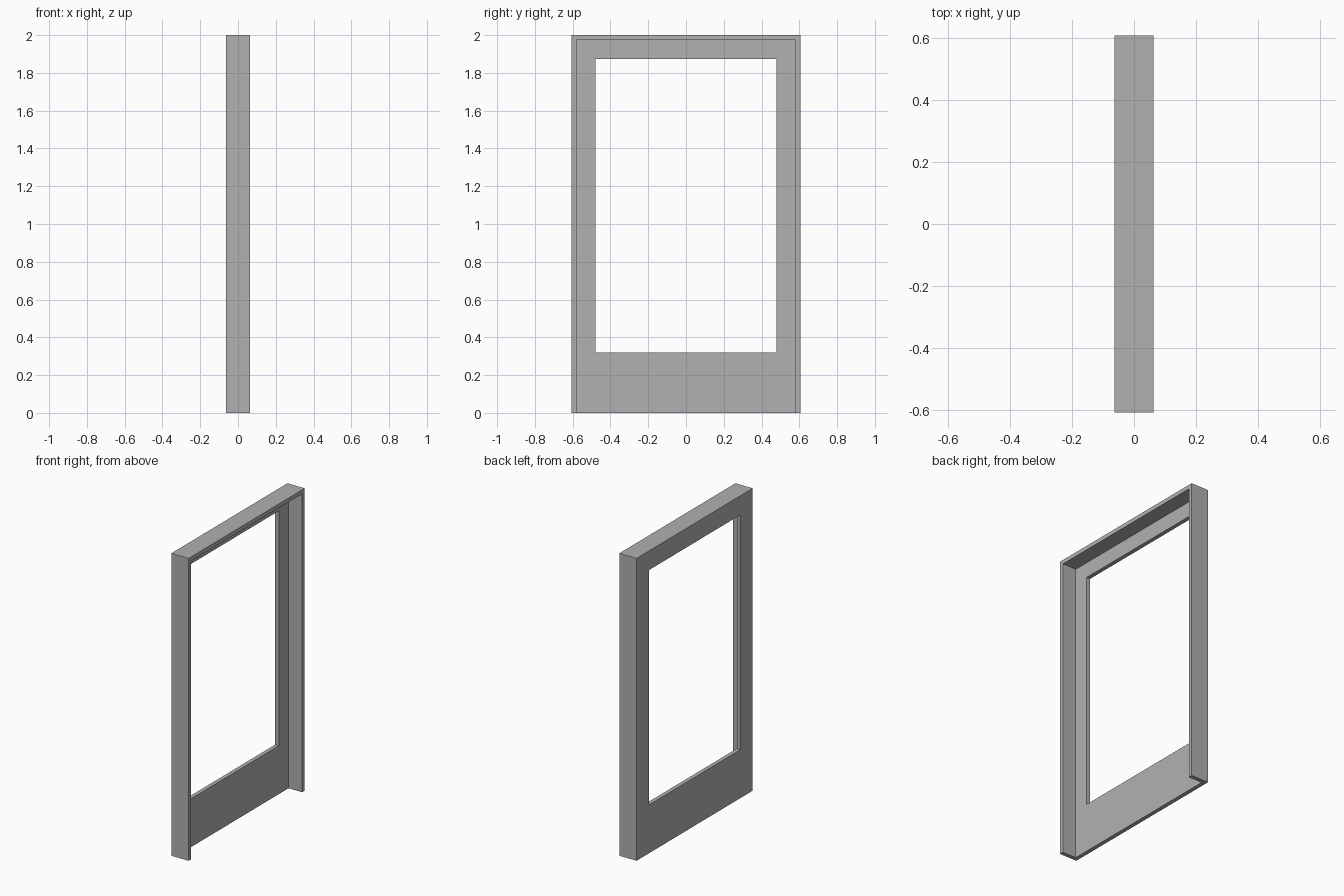
import bpy

DEPTH, HALF_WIDTH, HEIGHT = 0.126, 0.607, 2.0
WALL = 0.027
BACK, FRONT = -DEPTH / 2, DEPTH / 2

default = bpy.data.objects.get("Cube")
if default:
    bpy.data.objects.remove(default, do_unlink=True)

grey = bpy.data.materials.new("plain grey")
grey.use_nodes = True
colour = (0.44, 0.44, 0.44, 1)
grey.diffuse_color = colour
grey.node_tree.nodes["Principled BSDF"].inputs["Base Color"].default_value = colour


def box(name, x0, x1, half_y, z0, z1):
    """Box spanning x0..x1 and z0..z1, symmetric in y."""
    bpy.ops.mesh.primitive_cube_add(size=1, location=((x0 + x1) / 2, 0, (z0 + z1) / 2))
    obj = bpy.context.object
    obj.name = obj.data.name = name
    obj.scale = (x1 - x0, 2 * half_y, z1 - z0)
    bpy.ops.object.transform_apply(location=True, rotation=False, scale=True)
    obj.data.materials.append(grey)
    return obj


def cut(target, cutter):
    """Subtract the cutter from the target, then discard the cutter."""
    cutter.hide_render = True
    mod = target.modifiers.new("cut", "BOOLEAN")
    mod.operation = "DIFFERENCE"
    mod.solver = "EXACT"
    mod.object = cutter
    bpy.context.view_layer.objects.active = target
    bpy.ops.object.modifier_apply(modifier=mod.name)
    bpy.data.objects.remove(cutter, do_unlink=True)


# Solid slab that becomes the door surround
frame = box("door_surround", BACK, FRONT, HALF_WIDTH, 0, HEIGHT)

# Recess behind the thin panel, open at the bottom
cut(frame, box("recess_cutter", BACK + WALL, FRONT + 0.1,
               HALF_WIDTH - WALL, -0.1, HEIGHT - WALL))

# Window opening through the panel
cut(frame, box("opening_cutter", BACK - 0.1, FRONT + 0.1, 0.479, 0.32, 1.873))
